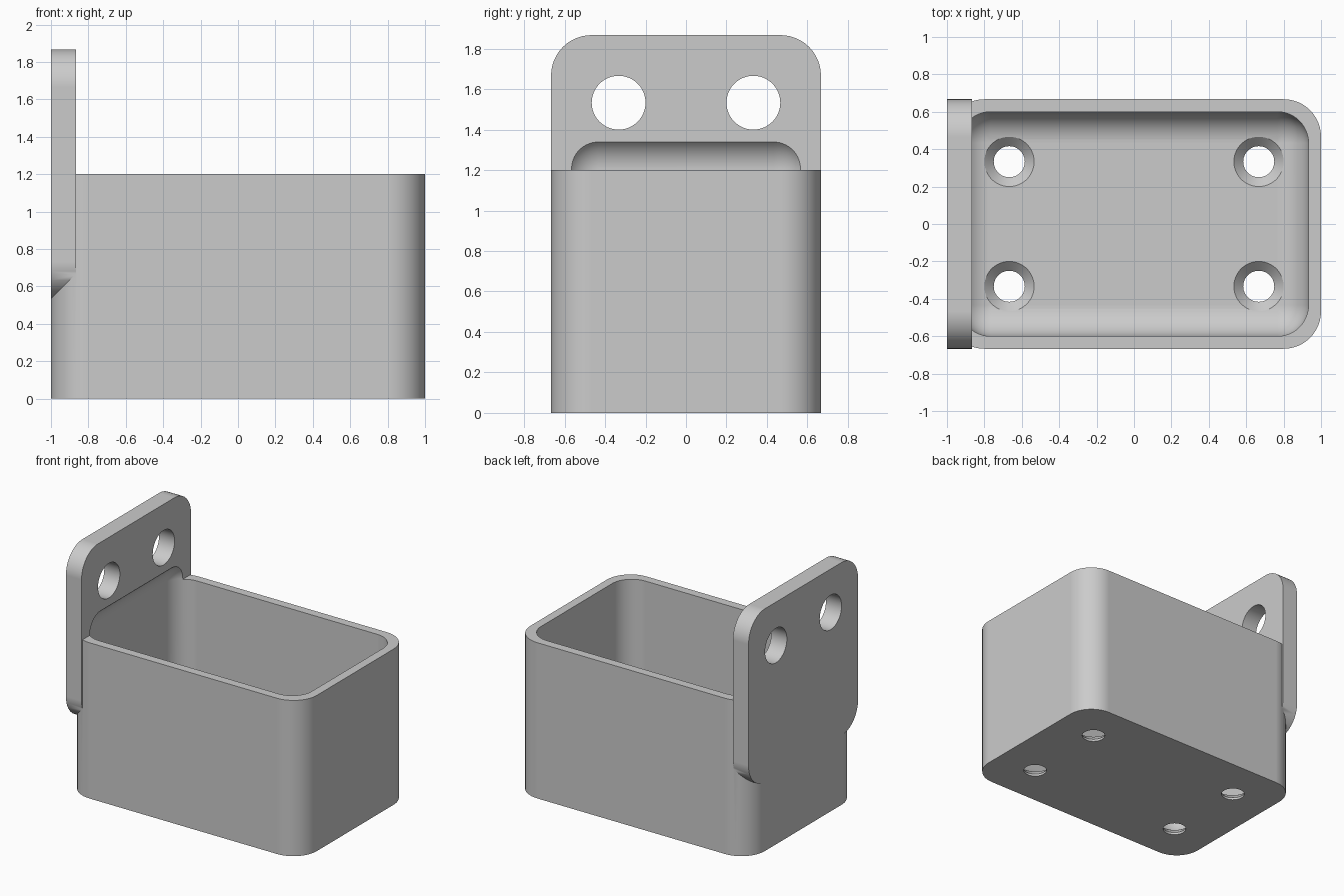
import bpy, bmesh, math
from mathutils import Matrix, Vector

cube = bpy.data.objects.get("Cube")
if cube:
    bpy.data.objects.remove(cube, do_unlink=True)

grey = bpy.data.materials.new("light grey plastic")
grey.use_nodes = True
colour = (0.6, 0.6, 0.6, 1)
grey.diffuse_color = colour
grey.node_tree.nodes["Principled BSDF"].inputs["Base Color"].default_value = colour


def finish(bm, name):
    bmesh.ops.recalc_face_normals(bm, faces=bm.faces)
    mesh = bpy.data.meshes.new(name)
    bm.to_mesh(mesh)
    bm.free()
    mesh.materials.append(grey)
    obj = bpy.data.objects.new(name, mesh)
    bpy.context.collection.objects.link(obj)
    return obj


def rounded_block(name, low, high, radius, axis=None):
    """Block with edges rounded along one axis, or along all when axis is None."""
    low, high = Vector(low), Vector(high)
    bm = bmesh.new()
    bmesh.ops.create_cube(bm, size=1)
    bmesh.ops.scale(bm, vec=high - low, verts=bm.verts)
    bmesh.ops.translate(bm, vec=(low + high) / 2, verts=bm.verts)
    edges = [e for e in bm.edges
             if axis is None or abs(e.verts[0].co[axis] - e.verts[1].co[axis]) > 0.01]
    bmesh.ops.bevel(bm, geom=edges, offset=radius, offset_type='OFFSET',
                    segments=12, profile=0.5, affect='EDGES')
    return finish(bm, name)


def turned_cutter(name, profile, matrix):
    """Solid made by turning a (radius, height) profile about z."""
    bm = bmesh.new()
    verts = [bm.verts.new((r, 0, z)) for r, z in profile]
    edges = [bm.edges.new(pair) for pair in zip(verts, verts[1:])]
    bmesh.ops.spin(bm, geom=verts + edges, cent=(0, 0, 0), axis=(0, 0, 1),
                   angle=math.tau, steps=48)
    bmesh.ops.remove_doubles(bm, verts=bm.verts, dist=0.0001)
    bmesh.ops.transform(bm, matrix=matrix, verts=bm.verts)
    return finish(bm, name)


def combine(target, other, operation):
    mod = target.modifiers.new("combine", 'BOOLEAN')
    mod.operation = operation
    mod.solver = 'EXACT'
    mod.object = other
    bpy.context.view_layer.objects.active = target
    bpy.ops.object.modifier_apply(modifier=mod.name)
    bpy.data.objects.remove(other, do_unlink=True)


# Outer box with rounded upright corners, joined to the mounting plate
holder = rounded_block("holder_box", (-1, -0.667, 0), (1, 0.667, 1.2), 0.2, axis=2)
plate = rounded_block("mounting_plate", (-1, -0.667, 0.533), (-0.867, 0.667, 1.867), 0.2, axis=0)
combine(holder, plate, 'UNION')

# Fully rounded cavity, reaching up into the plate
cavity = rounded_block("cavity", (-0.933, -0.6, 0.067), (0.933, 0.6, 1.373), 0.167)
combine(holder, cavity, 'DIFFERENCE')

# Countersunk floor holes
screw = [(0, -0.1), (0.083, -0.1), (0.083, 0.017), (0.133, 0.067), (0.133, 0.3), (0, 0.3)]
for x in (-0.667, 0.667):
    for y in (-0.333, 0.333):
        combine(holder, turned_cutter("floor_hole", screw, Matrix.Translation((x, y, 0))),
                'DIFFERENCE')

# Straight holes through the mounting plate
bore = [(0, -0.2), (0.133, -0.2), (0.133, 0.2), (0, 0.2)]
for y in (-0.333, 0.333):
    place = Matrix.Translation((-0.933, y, 1.533)) @ Matrix.Rotation(math.pi / 2, 4, 'Y')
    combine(holder, turned_cutter("plate_hole", bore, place), 'DIFFERENCE')

# Smooth curves with crisp edges and flat walls
bpy.ops.object.select_all(action='DESELECT')
holder.select_set(True)
bpy.context.view_layer.objects.active = holder
bpy.ops.object.shade_smooth_by_angle(angle=math.radians(30))
normals = holder.modifiers.new("flat walls", 'WEIGHTED_NORMAL')
normals.keep_sharp = True
